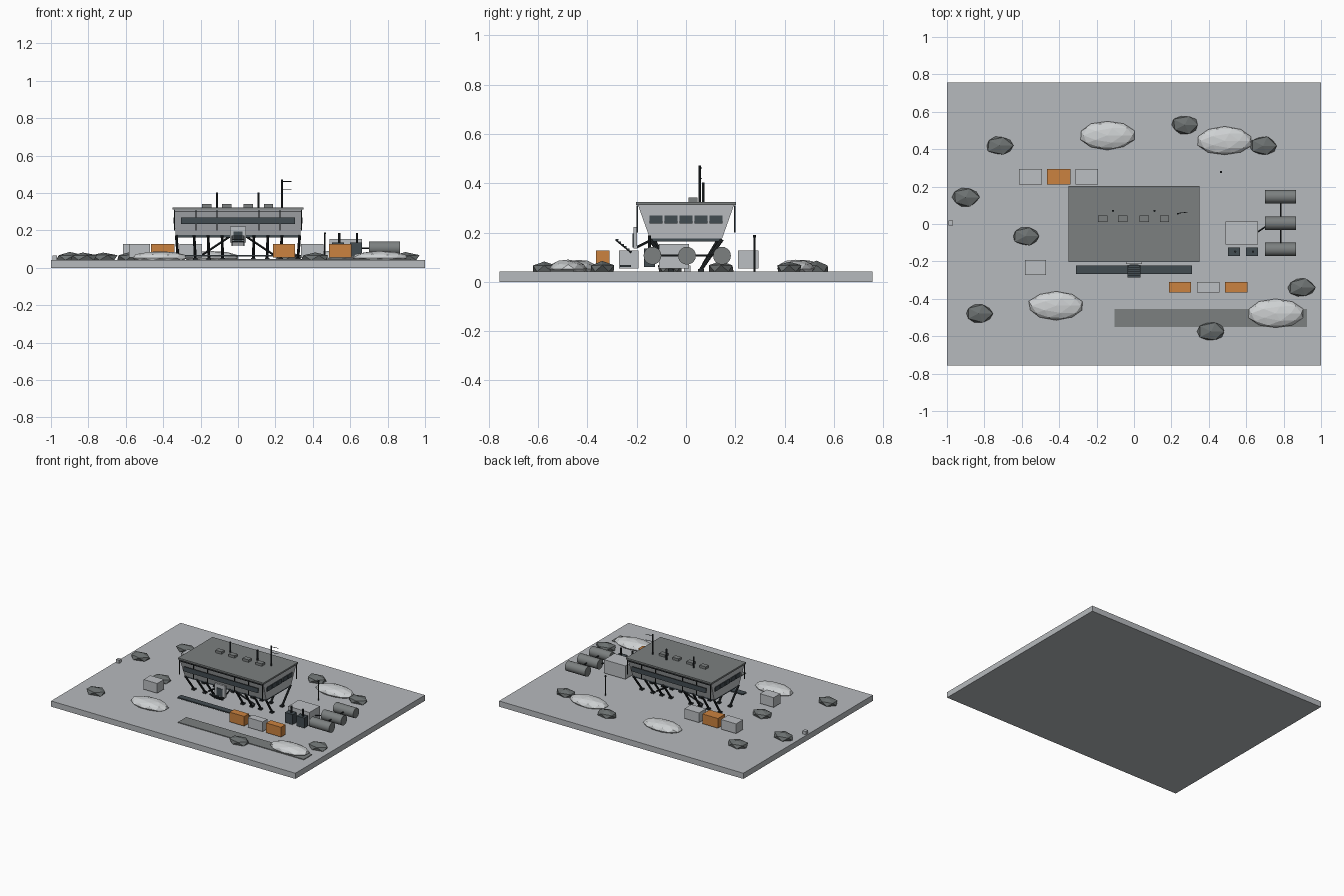
import bpy, bmesh, math, random
from mathutils import Vector

if "Cube" in bpy.data.objects:
    bpy.data.objects.remove(bpy.data.objects["Cube"])

random.seed(4)


def mat(name, r, g, b):
    m = bpy.data.materials.new(name)
    m.diffuse_color = (r, g, b, 1)
    m.use_nodes = True
    m.node_tree.nodes["Principled BSDF"].inputs["Base Color"].default_value = m.diffuse_color
    return m


ICE = mat("ice_grey", .47, .49, .51)
SNOW = mat("snow_white", .62, .64, .65)
PANEL = mat("panel_light_grey", .50, .52, .54)
STEEL = mat("steel_grey", .20, .215, .215)
ROCK = mat("rock_grey", .15, .165, .165)
DARK = mat("dark_slate", .055, .072, .083)
BLACK = mat("near_black", .022, .027, .03)
ORANGE = mat("cargo_orange", .60, .225, .05)


def finish(bm, name, m):
    bmesh.ops.recalc_face_normals(bm, faces=bm.faces)
    me = bpy.data.meshes.new(name)
    bm.to_mesh(me)
    bm.free()
    me.materials.append(m)
    ob = bpy.data.objects.new(name, me)
    bpy.context.collection.objects.link(ob)
    return ob


def box(name, m, x0, x1, y0, y1, z0, z1, bottom=(1, 1)):
    """Box from its limits; bottom scales the lower face in x and y."""
    bm = bmesh.new()
    bmesh.ops.create_cube(bm, size=1)
    for v in bm.verts:
        sx, sy = bottom if v.co.z < 0 else (1, 1)
        v.co = ((x0 + x1) / 2 + v.co.x * (x1 - x0) * sx,
                (y0 + y1) / 2 + v.co.y * (y1 - y0) * sy,
                (z0 + z1) / 2 + v.co.z * (z1 - z0))
    return finish(bm, name, m)


def rod(name, m, a, b, r, sides=8):
    """Cylinder running from point a to point b."""
    a, b = Vector(a), Vector(b)
    bm = bmesh.new()
    bmesh.ops.create_cone(bm, cap_ends=True, segments=sides, radius1=r,
                          radius2=r, depth=(b - a).length)
    q = (b - a).to_track_quat('Z', 'Y')
    for v in bm.verts:
        v.co = q @ v.co + (a + b) / 2
    return finish(bm, name, m)


def lump(name, m, x, y, rx, ry, z0, z1, sub, jitter):
    """Faceted ellipsoid with a flattened underside."""
    bm = bmesh.new()
    bmesh.ops.create_icosphere(bm, subdivisions=sub, radius=1)
    for v in bm.verts:
        k = 1 + random.uniform(-jitter, jitter)
        c = v.co * k
        v.co = (x + c.x * rx, y + c.y * ry,
                max(z0, z0 + .012 + c.z * (z1 - z0 - .012)))
    return finish(bm, name, m)


# Ground slab and track
box("ground_slab", ICE, -1, 1, -.757, .757, 0, .042)
box("track", STEEL, -.105, .925, -.552, -.455, .04, .047)

# Main building: tapered hull, roof and underframe
box("hull", PANEL, -.342, .342, -.195, .195, .175, .312, (.975, .75))
box("roof", STEEL, -.35, .35, -.202, .202, .311, .323)
box("underframe", DARK, -.33, .33, -.143, .143, .163, .178)

# Facade windows, rails and mullions on the two long sides
for s, side in ((-1, "front"), (1, "rear")):
    y0, y1 = sorted((s * .195, s * .201))
    box(side + "_window_band", DARK, -.305, .305, y0, y1, .235, .27)
    box(side + "_upper_rail", BLACK, -.34, .34, y0, y1, .3, .305)
    for x in (-.34, -.225, -.112, .112, .225, .34):
        box(side + "_mullion", BLACK, x - .002, x + .002, y0, y1, .2, .31)

# End windows
for s, side in ((-1, "left"), (1, "right")):
    x0, x1 = sorted((s * .336, s * .344))
    for i in range(5):
        y = (i - 2) * .061
        box(side + "_window", DARK, x0, x1, y - .026, y + .026, .237, .269)

# Splayed legs and diagonal braces
for s in (-1, 1):
    for x in (-.33, -.235, -.16, -.085, .085, .16, .235, .33):
        rod("leg", BLACK, (x, s * .146, .172), (x * .97, s * .06, .05), .0075)
        box("foot", BLACK, x * .97 - .012, x * .97 + .012,
            s * .06 - .012, s * .06 + .012, .041, .052)
    for d in (-1, 1):
        rod("brace", BLACK, (d * .04, s * .13, .17), (d * .19, s * .07, .07), .006)

# Entrance porch, stair and walkway
box("porch", PANEL, -.043, .043, -.213, -.198, .135, .222)
box("door", DARK, -.024, .024, -.217, -.212, .14, .195)
for i in range(6):
    y, z = -.28 + i * .011, .17 - i * .0095
    box("stair_tread", DARK, -.035, .035, y - .006, y + .006, z - .003, z + .003)
for s in (-1, 1):
    rod("stair_stringer", BLACK, (s * .033, -.285, .17), (s * .033, -.222, .118), .003)
    rod("porch_strut", BLACK, (s * .035, -.2, .14), (s * .035, -.14, .17), .005)
box("walkway", DARK, -.31, .31, -.267, -.223, .06, .068)

# Roof hatches, vents and mast
for x in (-.168, -.06, .055, .163):
    box("roof_hatch", STEEL, x - .025, x + .025, .01, .046, .32, .341)
for x in (-.112, .11):
    rod("vent_pipe", BLACK, (x, .07, .32), (x, .07, .402), .006)
rod("mast", BLACK, (.235, .055, .32), (.235, .055, .472), .005)
for z in (.42, .462):
    rod("mast_arm", BLACK, (.23, .057, z), (.285, .063, z), .002, 6)

# Fuel tanks with connecting pipes
for y in (-.136, .004, .146):
    tank = rod("fuel_tank", STEEL, (.7, y, .106), (.865, y, .106), .036, 20)
    for p in tank.data.polygons:
        p.use_smooth = len(p.vertices) == 4
rod("tank_manifold", BLACK, (.785, -.136, .106), (.785, .146, .106), .004)
rod("feed_pipe", BLACK, (.65, -.05, .106), (.71, -.01, .106), .004)

# Power hut and generators with exhaust stacks
box("power_hut", PANEL, .488, .662, -.11, .013, .055, .154)
for x in (.535, .63):
    box("generator", DARK, x - .032, x + .032, -.17, -.125, .06, .135)
    rod("exhaust", BLACK, (x + .006, -.148, .13), (x + .006, -.148, .187), .006)

# Cargo crates
for x, y, hx, hy, m in ((.246, -.338, .06, .027, ORANGE), (.397, -.338, .061, .027, PANEL),
                        (.547, -.338, .061, .027, ORANGE), (-.553, .252, .062, .041, PANEL),
                        (-.403, .252, .063, .041, ORANGE), (-.252, .252, .06, .041, PANEL),
                        (-.527, -.232, .056, .04, PANEL)):
    box("crate", m, x - hx, x + hx, y - hy, y + hy, .055, .127)

# Marker box and marker pole
box("marker_box", PANEL, -.993, -.967, -.008, .018, .042, .066)
rod("marker_pole", BLACK, (.465, .278, .042), (.465, .278, .182), .004)
rod("pole_cap", BLACK, (.465, .278, .18), (.465, .278, .19), .0065)

# Snow drifts and rocks
for x, y in ((-.142, .474), (.485, .445), (-.416, -.437), (.758, -.478)):
    lump("snow_drift", SNOW, x, y, .15, .077, .041, .09, 2, .03)
for x, y in ((-.72, .42), (-.9, .143), (-.58, -.065), (-.83, -.478),
             (.272, .53), (.69, .418), (.895, -.34), (.412, -.575)):
    lump("rock", ROCK, x, y, .079, .055, .041, .084, 1, .08)
